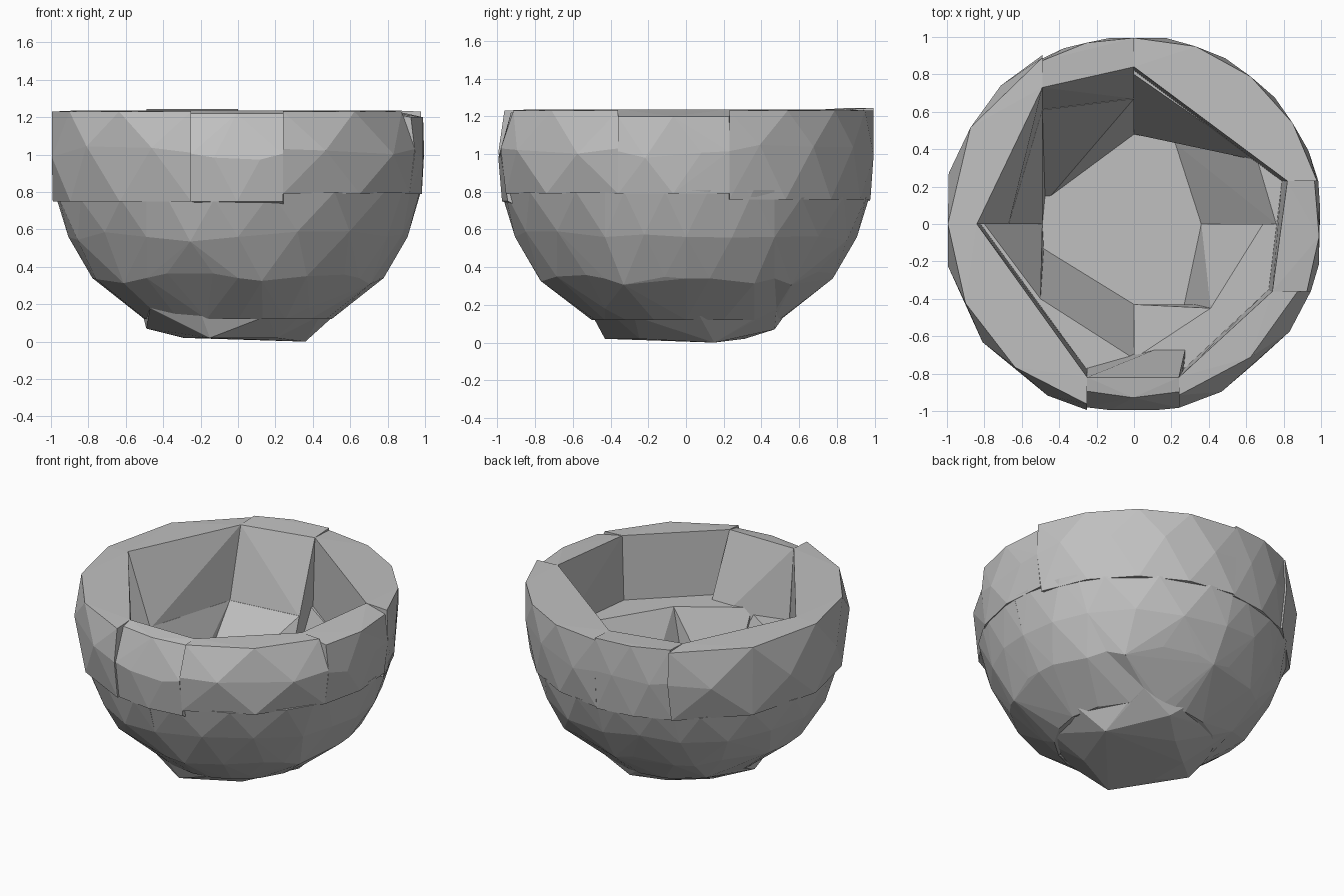
import bpy, bmesh, math, random
from mathutils import Vector

random.seed(4)
if "Cube" in bpy.data.objects:
    bpy.data.objects.remove(bpy.data.objects["Cube"])

stone = bpy.data.materials.new("grey stone")
stone.use_nodes = True
GREY = (0.53, 0.53, 0.53, 1)
stone.diffuse_color = GREY
stone.node_tree.nodes["Principled BSDF"].inputs["Base Color"].default_value = GREY

RADIUS, CENTRE, RIM_Z, FLOOR_Z = 1.012, 1.0, 1.237, 0.18


def hull(name, points):
    """A faceted convex chunk wrapped around the points."""
    bm = bmesh.new()
    for p in points:
        bm.verts.new(p)
    bmesh.ops.remove_doubles(bm, verts=bm.verts, dist=0.002)
    result = bmesh.ops.convex_hull(bm, input=bm.verts)
    loose = [g for g in result["geom_interior"] if isinstance(g, bmesh.types.BMVert)]
    bmesh.ops.delete(bm, geom=loose, context='VERTS')
    bmesh.ops.dissolve_limit(bm, angle_limit=0.02, verts=bm.verts, edges=bm.edges)
    bmesh.ops.recalc_face_normals(bm, faces=bm.faces)
    mesh = bpy.data.meshes.new(name)
    bm.to_mesh(mesh)
    bm.free()
    mesh.materials.append(stone)
    obj = bpy.data.objects.new(name, mesh)
    bpy.context.collection.objects.link(obj)


def seam_angle(seam, r):
    """Angle at which an axis-aligned seam plane meets a circle of radius r."""
    axis, offset, side = seam
    other = side * math.sqrt(max(r * r - offset * offset, 0))
    return math.atan2(other, offset) if axis == "x" else math.atan2(offset, other)


def outer_points(start, end, levels, step):
    """Staggered rings of points over one sector of the ball."""
    points = []
    for row, (z, grow) in enumerate(levels):
        r = math.sqrt(RADIUS ** 2 - (z - CENTRE) ** 2) * grow
        a = seam_angle(start, r)
        span = (seam_angle(end, r) - a) % math.tau
        count = max(2, round(span / step))
        inside = [(i + 0.5 * (row % 2)) / count for i in range(count)]
        for t in [0, 1] + inside:
            middle = t not in (0, 1) and 0 < row < len(levels) - 1
            dz = random.uniform(-0.04, 0.04) if middle else 0
            x, y = (min(0.995, max(-0.995, r * f(a + span * t)))
                    for f in (math.cos, math.sin))
            points.append(Vector((x, y, z + dz)))
    return points


def at(xy, z):
    return Vector((*xy, z))


# Rim chunks: seam, inner corner, feet of the inner face, foot height,
# swell, outer top height, outer top width, facet step
rim = [
    (("x", -0.25, -1), (-0.25, -0.82), (-0.25, -0.77, 0.75), (0.29, -0.60, 0.58), 0.75, 1.0, 1.22, 0.94, 0.3),
    (("x", 0.24, -1), (0.24, -0.82), (0.24, -0.80, 0.79), (0.72, -0.35, 0.79), 0.79, 1.0, 1.23, 0.96, 0.4),
    (("y", -0.36, 1), (0.74, -0.36), (0.72, -0.35, 0.79), (0.79, 0.23, 0.79), 0.79, 1.0, 1.20, 1.0, 0.35),
    (("y", 0.23, 1), (0.82, 0.23), (0.80, 0.22, 0.76), (0.0, 0.82, 0.76), 0.76, 1.0, 1.23, 1.02, 0.36),
    (("x", 0.0, 1), (0.0, 0.84), (0.0, 0.67, 0.75), (-0.49, 0.61, 0.75), 0.75, 1.0, 1.245, 1.02, 0.27),
    (("x", -0.49, 1), (-0.49, 0.73), (-0.49, 0.61, 0.75), (-0.67, 0.0, 0.75), 0.75, 1.015, 1.23, 1.03, 0.45),
    (("y", 0.0, -1), (-0.84, 0.0), (-0.82, 0.0, 0.75), (-0.25, -0.78, 0.75), 0.75, 1.015, 1.23, 1.01, 0.45),
]
for i, (seam, corner, foot_a, foot_b, foot, swell, top, width, step) in enumerate(rim):
    next_seam, next_corner = rim[(i + 1) % len(rim)][:2]
    levels = [(foot, 0.995 * swell), ((foot + top) / 2 + 0.02, swell), (top, width)]
    points = outer_points(seam, next_seam, levels, step)
    points += [at(corner, RIM_Z), at(next_corner, RIM_Z), Vector(foot_a), Vector(foot_b)]
    hull("rim_chunk_%d" % (i + 1), points)

# Lower wall chunks: seam, floor corner, shelf points at the top, top height
walls = [
    (("x", -0.49, -1), (-0.47, -0.37), (-0.50, -0.40), (0.0, -0.72), 0.76),
    (("x", 0.0, -1), (0.0, -0.43), (0.0, -0.72), (0.41, -0.45), 0.80),
    (("y", -0.43, 1), (0.38, -0.43), (0.41, -0.45), (0.69, 0.0), 0.80),
    (("y", 0.0, 1), (0.36, 0.0), (0.76, 0.0), (0.66, 0.34), 0.81),
    (("y", 0.47, 1), (0.32, 0.48), (0.66, 0.34), (0.0, 0.80), 0.77),
    (("x", 0.0, 1), (0.0, 0.48), (0.0, 0.67), (-0.49, 0.61), 0.76),
    (("x", -0.49, 1), (-0.45, 0.42), (-0.49, 0.61), (-0.67, 0.0), 0.76),
    (("y", 0.0, -1), (-0.49, 0.0), (-0.80, 0.0), (-0.50, -0.40), 0.76),
]
for i, (seam, corner, shelf_a, shelf_b, top) in enumerate(walls):
    next_seam, next_corner = walls[(i + 1) % len(walls)][:2]
    levels = [(0.12, 1.0), (0.34, 1.015), (0.56, 0.995), (top, 0.985)]
    points = outer_points(seam, next_seam, levels, 0.36)
    points += [at(corner, FLOOR_Z), at(next_corner, FLOOR_Z), at(shelf_a, top), at(shelf_b, top)]
    hull("wall_chunk_%d" % (i + 1), points)

# Base chunk closes the bottom and carries the flat floor
base = [at(wall[1], FLOOR_Z) for wall in walls]
for z, r, sides in ((0.02, 0.32, 7), (0.14, 0.52, 9)):
    for k in range(sides):
        base.append(Vector((r * math.cos(math.tau * k / sides + z),
                            r * math.sin(math.tau * k / sides + z), z)))
# Broken corners hanging from the underside
base += [Vector(p) for p in ((0.36, 0.15, 0.0), (-0.15, -0.43, 0.02),
                             (-0.49, -0.05, 0.07), (0.1, 0.47, 0.07))]
hull("base_chunk", base)
